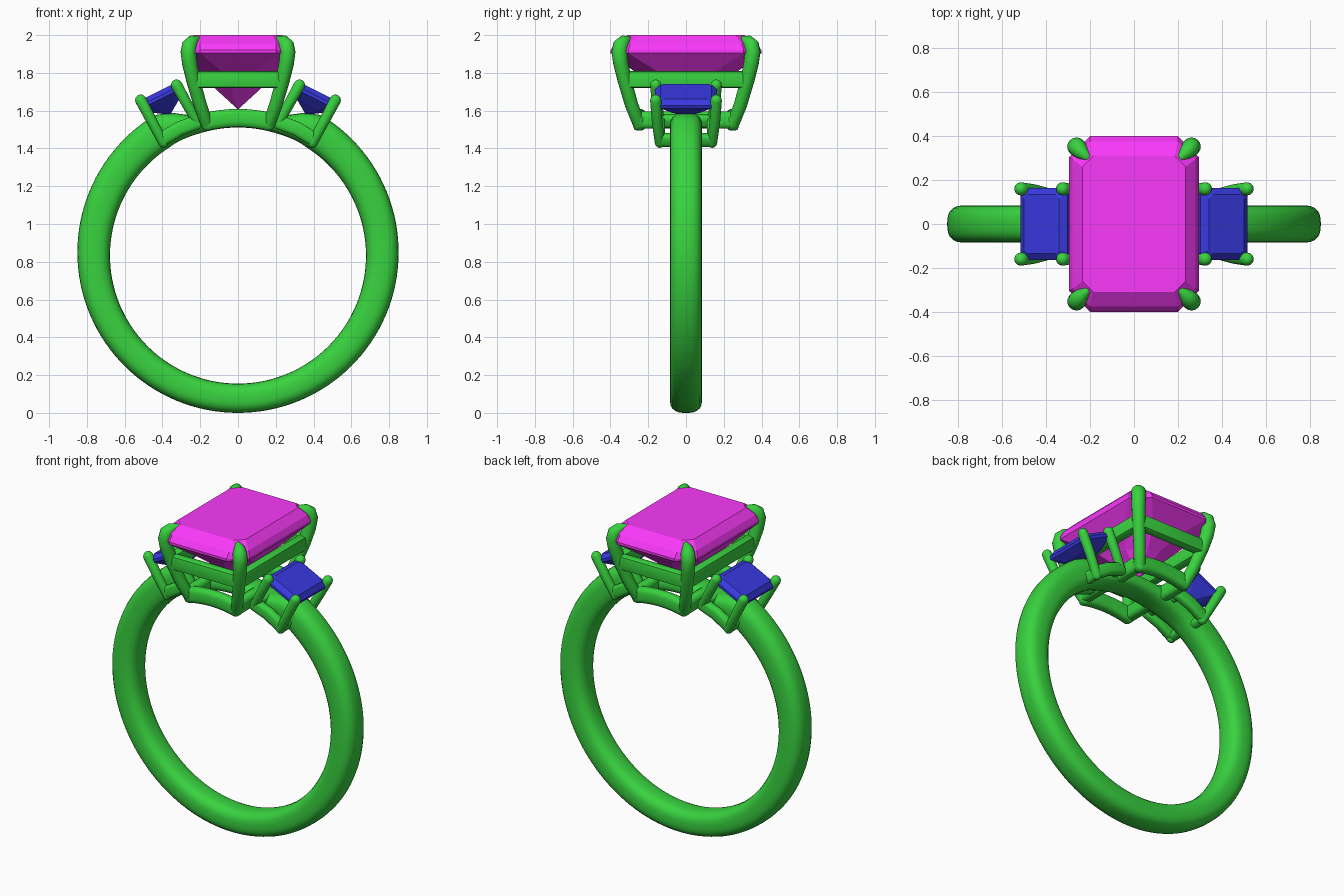
import bpy, bmesh
from math import sin, cos, pi, radians, sqrt
from mathutils import Vector, Matrix

if "Cube" in bpy.data.objects:
    bpy.data.objects.remove(bpy.data.objects["Cube"])


def material(name, rgb):
    m = bpy.data.materials.new(name)
    m.diffuse_color = (*rgb, 1)
    m.use_nodes = True
    m.node_tree.nodes["Principled BSDF"].inputs["Base Color"].default_value = m.diffuse_color
    return m


GREEN = material("green_metal", (0.04, 0.65, 0.05))
PINK = material("magenta_gem", (0.95, 0.04, 0.95))
BLUE = material("blue_gem", (0.04, 0.04, 0.75))


def finish(bm, name, mat, smooth):
    bmesh.ops.recalc_face_normals(bm, faces=bm.faces)
    me = bpy.data.meshes.new(name)
    bm.to_mesh(me)
    bm.free()
    me.materials.append(mat)
    if smooth:
        me.polygons.foreach_set("use_smooth", [True] * len(me.polygons))
        me.set_sharp_from_angle(angle=radians(50))
    ob = bpy.data.objects.new(name, me)
    bpy.context.collection.objects.link(ob)
    return ob


def skin(bm, rings, closed):
    n = len(rings[0])
    for i in range(len(rings) - (0 if closed else 1)):
        a, b = rings[i], rings[(i + 1) % len(rings)]
        for j in range(n):
            k = (j + 1) % n
            bm.faces.new((a[j], a[k], b[k], b[j]))
    if not closed:
        bm.faces.new(rings[0])
        bm.faces.new(rings[-1])


def sweep(name, pts, sizes, side, power=2, n=16, closed=False):
    """Superellipse section swept along points; open ends are domed."""
    pts = [Vector(p) for p in pts]
    side, m = Vector(side), len(pts)
    frames = []
    for i, p in enumerate(pts):
        if closed:
            t = pts[(i + 1) % m] - pts[i - 1]
        else:
            t = pts[min(i + 1, m - 1)] - pts[max(i - 1, 0)]
        frames.append((p, t.normalized(), *sizes[i]))
    if not closed:
        domes = []
        for (p, t, a, b), s in ((frames[0], -1), (frames[-1], 1)):
            r = min(a, b)
            domes.append([(p + t * s * r * sin(radians(d)), t,
                           a * cos(radians(d)), b * cos(radians(d))) for d in (25, 50, 72, 86)])
        frames = domes[0][::-1] + frames + domes[1]
    bm = bmesh.new()
    rings = []
    for p, t, a, b in frames:
        u = (side - t * t.dot(side)).normalized()
        v = t.cross(u)
        ring = []
        for j in range(n):
            c, s = cos(2 * pi * j / n), sin(2 * pi * j / n)
            f = (abs(c) ** power + abs(s) ** power) ** (-1 / power)
            ring.append(bm.verts.new(p + u * a * c * f + v * b * s * f))
        rings.append(ring)
    skin(bm, rings, closed)
    return finish(bm, name, GREEN, True)


def gem(name, levels, mat, matrix):
    """Step-cut stone from stacked octagons (half x, half y, corner cut, z)."""
    bm = bmesh.new()
    rings = []
    for x, y, c, z in levels:
        outline = ((x, y - c), (x - c, y), (c - x, y), (-x, y - c),
                   (-x, c - y), (c - x, -y), (x - c, -y), (x, c - y))
        rings.append([bm.verts.new(matrix @ Vector((px, py, z))) for px, py in outline])
    skin(bm, rings, False)
    return finish(bm, name, mat, False)


# Band: slightly offset inner and outer circles, thinned beneath the settings
pts, sizes = [], []
for i in range(128):
    a = -pi + 2 * pi * i / 128
    inner = Vector((0.678 * sin(a), 0, 0.833 + 0.678 * cos(a)))
    outer = Vector((0.85 * sin(a), 0, 0.85 + 0.85 * cos(a)))
    k = min(1, max(0, (0.58 - abs(a)) / 0.3))
    k = k * k * (3 - 2 * k)
    outer = outer.lerp(Vector((0.775 * sin(a), 0, 0.833 + 0.775 * cos(a))), k)
    pts.append((inner + outer) / 2)
    sizes.append((0.085, (outer - inner).length / 2))
sweep("band", pts, sizes, (0, 1, 0), power=2.8, n=28, closed=True)

# Centre stone
gem("centre_stone", [(0.235, 0.31, 0.05, 2.0), (0.28, 0.375, 0.08, 1.955),
                     (0.295, 0.40, 0.095, 1.92), (0.295, 0.40, 0.095, 1.905),
                     (0.205, 0.27, 0.12, 1.805), (0.13, 0.17, 0.09, 1.725),
                     (0.004, 0.05, 0.003, 1.61)], PINK, Matrix())

# Centre basket: four claws, an upper rail and an arched lower rail
for sx in (-1, 1):
    for sy in (-1, 1):
        path = [(0.165, 0.248, 1.53), (0.2, 0.288, 1.63), (0.237, 0.325, 1.76),
                (0.256, 0.345, 1.85), (0.262, 0.352, 1.91), (0.255, 0.345, 1.947),
                (0.238, 0.325, 1.968), (0.215, 0.305, 1.976)]
        radii = (0.034, 0.035, 0.037, 0.04, 0.042, 0.042, 0.033, 0.02)
        sweep("centre_claw", [(x * sx, y * sy, z) for x, y, z in path],
              [(r, r) for r in radii], (sx, -sy, 0))
for s in (-1, 1):
    sweep("upper_rail_long", [(s * 0.235, -0.325, 1.765), (s * 0.235, 0.325, 1.765)],
          [(0.03, 0.045)] * 2, (1, 0, 0), power=5)
    sweep("upper_rail_short", [(-0.235, s * 0.325, 1.765), (0.235, s * 0.325, 1.765)],
          [(0.03, 0.045)] * 2, (0, 1, 0), power=5)
    sweep("lower_rail_long", [(s * 0.165, -0.248, 1.55), (s * 0.165, 0.248, 1.55)],
          [(0.032, 0.045)] * 2, (1, 0, 0), power=4)
    arch = [0.17 * (i / 4 - 1) for i in range(9)]
    sweep("lower_rail_arch", [(x, s * 0.248, 0.833 + sqrt(0.728 ** 2 - x * x)) for x in arch],
          [(0.032, 0.048)] * 9, (0, 1, 0), power=4)

# Side stones with their own tilted four-claw baskets
TILT = radians(26.6)
for sx in (-1, 1):
    place = Matrix.Translation((sx * 0.405, 0, 1.67)) @ Matrix.Rotation(sx * TILT, 4, 'Y')
    gem("side_stone", [(0.09, 0.135, 0.02, 0.036), (0.12, 0.165, 0.03, 0.012),
                       (0.12, 0.165, 0.03, -0.005), (0.08, 0.11, 0.035, -0.05),
                       (0.004, 0.04, 0.003, -0.1)], BLUE, place)
    for sy in (-1, 1):
        for top, base in (((0.515, 1.655), (0.395, 1.43)), ((0.325, 1.735), (0.215, 1.535))):
            mid = ((top[0] + base[0]) / 2, (top[1] + base[1]) / 2)
            sweep("side_claw", [(sx * base[0], sy * 0.138, base[1]),
                                (sx * mid[0], sy * 0.153, mid[1]),
                                (sx * top[0], sy * 0.16, top[1])],
                  [(0.027, 0.027), (0.028, 0.028), (0.03, 0.03)], (0, 1, 0))
        sweep("side_rail", [(sx * 0.215, sy * 0.138, 1.54), (sx * 0.31, sy * 0.138, 1.505),
                            (sx * 0.4, sy * 0.138, 1.45)],
              [(0.027, 0.038)] * 3, (0, 1, 0), power=4)
    for x, z in ((0.4, 1.445), (0.225, 1.545)):
        sweep("side_crossbar", [(sx * x, -0.138, z), (sx * x, 0.138, z)],
              [(0.027, 0.035)] * 2, (1, 0, -sx * 0.5), power=4)
